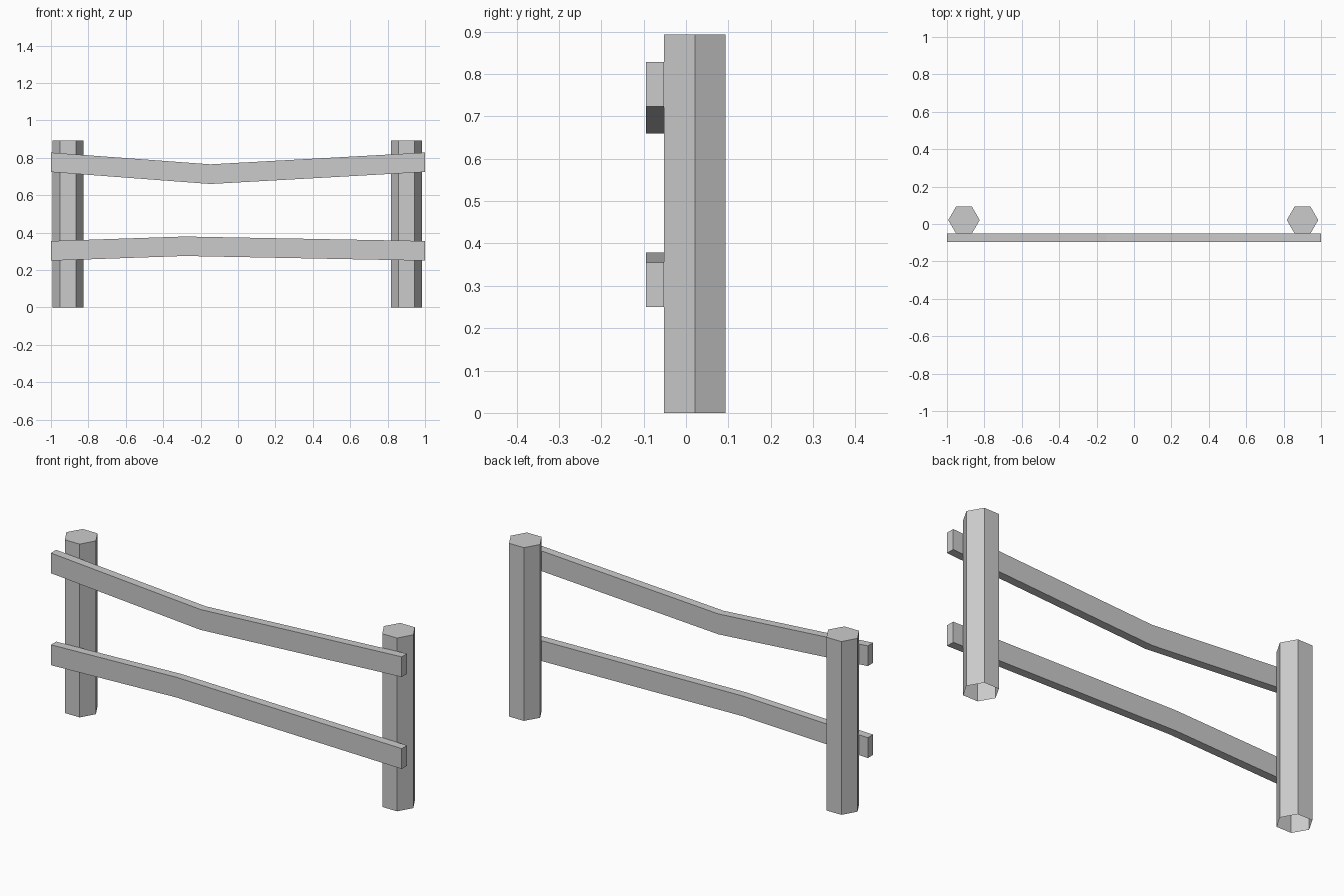
import bpy, bmesh
from math import cos, sin, pi

if "Cube" in bpy.data.objects:
    bpy.data.objects.remove(bpy.data.objects["Cube"])


def make_object(name, bm):
    bmesh.ops.recalc_face_normals(bm, faces=bm.faces)
    mesh = bpy.data.meshes.new(name)
    bm.to_mesh(mesh)
    bm.free()
    obj = bpy.data.objects.new(name, mesh)
    bpy.context.collection.objects.link(obj)
    return obj


def make_post(name, x, y=0.021, radius=0.084, height=0.893):
    # Hexagonal post, capped on top and open underneath
    bm = bmesh.new()
    ring = [(x + radius * cos(i * pi / 3), y + radius * sin(i * pi / 3)) for i in range(6)]
    low = [bm.verts.new((px, py, 0)) for px, py in ring]
    top = [bm.verts.new((px, py, height)) for px, py in ring]
    for i in range(6):
        j = (i + 1) % 6
        bm.faces.new((low[i], low[j], top[j], top[i]))
    bm.faces.new(top)
    return make_object(name, bm)


def make_rail(name, stations, y0=-0.095, y1=-0.052):
    # Rectangular board swept through (x, bottom z, top z) stations
    bm = bmesh.new()
    rings = [[bm.verts.new((x, y, z)) for y, z in ((y0, a), (y1, a), (y1, b), (y0, b))]
             for x, a, b in stations]
    for r, s in zip(rings, rings[1:]):
        for i in range(4):
            j = (i + 1) % 4
            bm.faces.new((r[i], r[j], s[j], s[i]))
    bm.faces.new(rings[0])
    bm.faces.new(rings[-1])
    return make_object(name, bm)


# Posts
make_post("left_post", -0.909)
make_post("right_post", 0.901)

# Rails: upper one sags, lower one bows up
make_rail("upper_rail", [(-1, 0.724, 0.828), (-0.148, 0.66, 0.765), (1, 0.724, 0.828)])
make_rail("lower_rail", [(-1, 0.25, 0.355), (-0.285, 0.275, 0.379), (1, 0.25, 0.355)])
